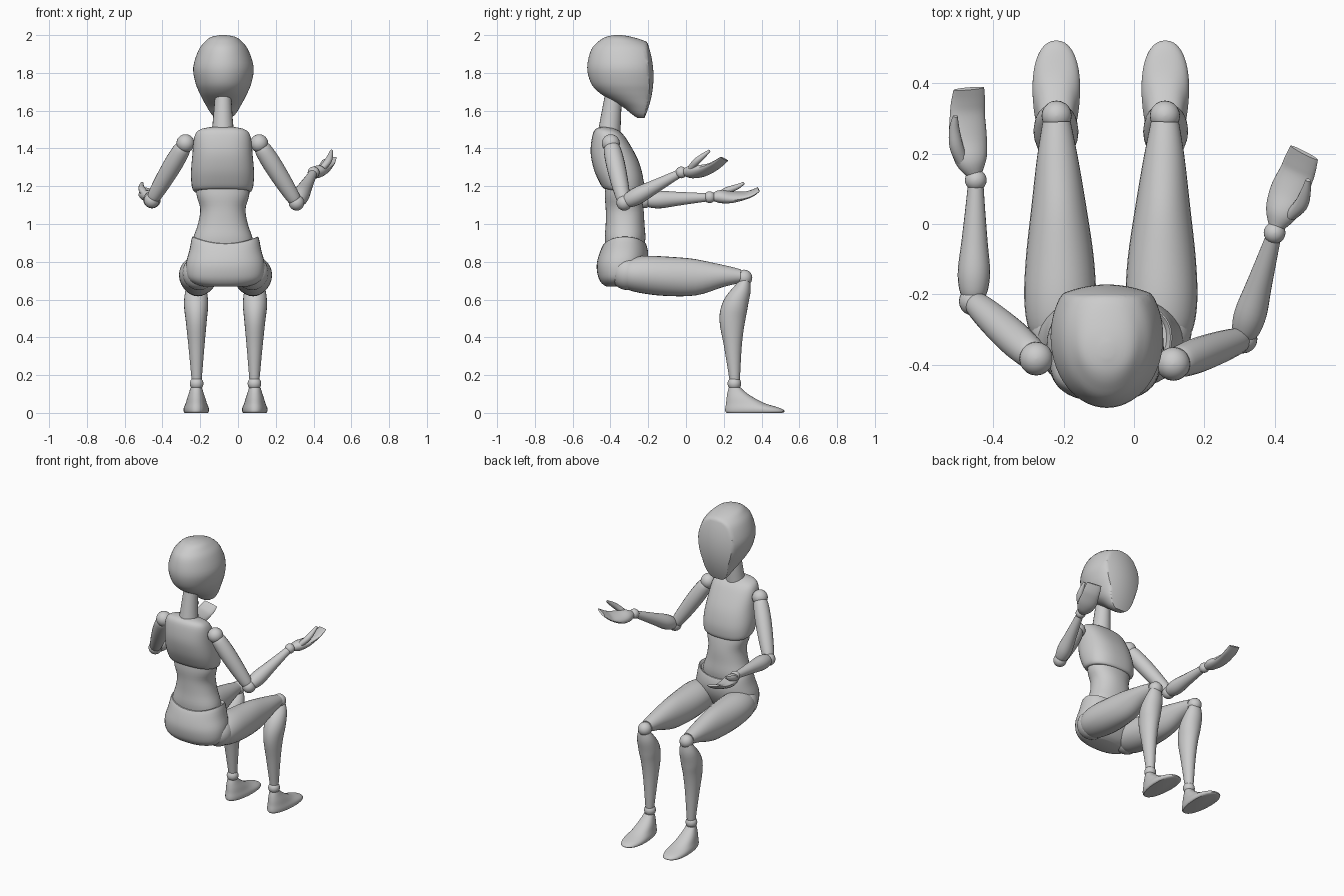
import bpy, bmesh
from math import sin, cos, pi, copysign
from mathutils import Vector


def spline(rows, k=4):
    # Catmull-Rom interpolation of every column
    out = []
    n = len(rows)
    for i in range(n - 1):
        a, b, c, d = rows[max(i - 1, 0)], rows[i], rows[i + 1], rows[min(i + 2, n - 1)]
        for j in range(k):
            t = j / k
            out.append([0.5 * (2 * q + (r - p) * t + (2 * p - 5 * q + 4 * r - s) * t * t
                               + (3 * q - p - 3 * r + s) * t ** 3)
                        for p, q, r, s in zip(a, b, c, d)])
    out.append(list(rows[-1]))
    return out


def skin(name, rings, angle=0.6):
    bm = bmesh.new()
    loops = [[bm.verts.new(p) for p in ring] for ring in rings]
    n = len(loops[0])
    for a, b in zip(loops, loops[1:]):
        for i in range(n):
            j = (i + 1) % n
            bm.faces.new((a[i], a[j], b[j], b[i]))
    bm.faces.new(loops[0])
    bm.faces.new(loops[-1])
    bmesh.ops.recalc_face_normals(bm, faces=bm.faces)
    me = bpy.data.meshes.new(name)
    bm.to_mesh(me)
    bm.free()
    me.shade_smooth()
    me.set_sharp_from_angle(angle=angle)
    ob = bpy.data.objects.new(name, me)
    bpy.context.collection.objects.link(ob)
    return ob


def circle(n, e=2.0):
    pts = []
    for i in range(n):
        c, s = cos(2 * pi * i / n), sin(2 * pi * i / n)
        pts.append((copysign(abs(c) ** (2 / e), c), copysign(abs(s) ** (2 / e), s)))
    return pts


def stack(name, cx, rows, e=2.0, tilt=0.0, egg=0.0, shape=None, n=40):
    # rows: z, y back, y front, half width, bow
    rings = []
    for z, yb, yf, hw, bow in spline(rows):
        ring = []
        for u, v in circle(n, e):
            x, y = u * hw * (1 + egg * v), (yb + yf) / 2 + v * (yf - yb) / 2
            p = Vector((cx + x, y, z + bow * x * x + tilt * (y - yb)))
            ring.append(shape(p) if shape else p)
        rings.append(ring)
    return skin(name, rings)


def tube(name, rows, w=(1, 0, 0), n=20):
    # rows: x, y, z, half width, half thickness
    rows = spline(rows)
    pts = [Vector(r[:3]) for r in rows]
    rings = []
    for i, r in enumerate(rows):
        d = (pts[min(i + 1, len(pts) - 1)] - pts[max(i - 1, 0)]).normalized()
        a = Vector(w)
        a = (a - d * a.dot(d)).normalized()
        b = d.cross(a)
        rings.append([pts[i] + a * u * r[3] + b * v * r[4] for u, v in circle(n)])
    return skin(name, rings)


def ball(name, c, r):
    x, y, z = c
    rings = []
    for k in range(13):
        f = pi * (0.01 + 0.98 * k / 12)
        rings.append([(x + r * sin(f) * u, y + r * sin(f) * v, z + r * cos(f))
                      for u, v in circle(20)])
    return skin(name, rings)


def segment(name, a, b, prof, w=(1, 0, 0)):
    a, b = Vector(a), Vector(b)
    return tube(name, [(*a.lerp(b, t), r, r) for t, r in prof], w)


# head with a flattened face plane
def face(p):
    limit = -0.172 - (p.z - 1.78) ** 2 - 1.6 * (p.x + 0.077) ** 2
    p.y = min(p.y, limit)
    return p


stack("head", -0.077, [
    (2.0, -.38, -.34, .015, 0), (1.99, -.425, -.285, .065, 0), (1.965, -.465, -.21, .098, 0),
    (1.92, -.503, -.15, .132, 0), (1.83, -.523, -.12, .16, 0), (1.75, -.505, -.12, .149, 0),
    (1.70, -.465, -.13, .13, 0), (1.66, -.405, -.14, .11, 0), (1.62, -.335, -.15, .088, 0),
    (1.58, -.285, -.17, .062, 0), (1.56, -.255, -.19, .035, 0)], shape=face, n=56)

# neck
tube("neck", [(-.08, -.407, 1.48, .06, .06), (-.08, -.398, 1.56, .052, .054),
              (-.078, -.38, 1.72, .04, .042)])

# torso
stack("chest", -0.082, [
    (1.515, -.44, -.38, .07, 0), (1.505, -.475, -.345, .125, 0), (1.47, -.495, -.31, .15, 0),
    (1.38, -.505, -.255, .16, 0), (1.29, -.488, -.228, .167, 0), (1.22, -.458, -.226, .163, 0),
    (1.19, -.438, -.235, .152, 0), (1.185, -.42, -.25, .135, 0)], e=2.5, tilt=-.15)
stack("waist", -0.08, [
    (1.26, -.42, -.27, .13, 0), (1.16, -.43, -.24, .14, 0), (1.08, -.425, -.225, .12, 0),
    (1.0, -.425, -.22, .132, 0), (.92, -.43, -.215, .158, 0), (.84, -.42, -.23, .16, 0)], e=2.2)
stack("pelvis", -0.067, [
    (.885, -.42, -.225, .16, 1.2), (.895, -.435, -.212, .175, 1.2), (.84, -.46, -.2, .19, .6),
    (.78, -.473, -.21, .208, .2), (.72, -.465, -.24, .2, 0), (.685, -.445, -.27, .165, 0),
    (.668, -.42, -.3, .11, 0)], e=2.3)

# legs, mirrored about the pelvis centre
for side, s in (("left", -1), ("right", 1)):
    def m(rows):
        return [(-0.066 + s * r[0], *r[1:]) for r in rows]

    ball(side + "_hip", m([(.14, -.31, .74)])[0], .09)
    tube(side + "_thigh", m([
        (.14, -.335, .735, .06, .06), (.142, -.30, .735, .09, .085), (.144, -.22, .732, .102, .1),
        (.145, -.1, .723, .097, .104), (.148, .05, .718, .078, .096),
        (.152, .19, .725, .058, .06), (.154, .29, .724, .04, .036)]), n=28)
    ball(side + "_knee", m([(.154, .308, .715)])[0], .043)
    tube(side + "_shin", m([
        (.156, .315, .71, .035, .025), (.156, .297, .65, .056, .047), (.156, .262, .573, .064, .067),
        (.155, .245, .49, .056, .068), (.154, .248, .36, .043, .048),
        (.153, .257, .19, .028, .029), (.153, .257, .165, .026, .026)]), n=24)
    ball(side + "_ankle", m([(.153, .256, .155)])[0], .036)
    stack(side + "_foot", -.066 + s * .155, [
        (0, .215, .51, .06, 0), (.008, .208, .522, .066, 0), (.025, .208, .50, .066, 0),
        (.05, .212, .42, .056, 0), (.08, .215, .36, .047, 0), (.11, .22, .315, .037, 0),
        (.135, .227, .288, .03, 0)], egg=.12, e=2.2)

# arms: shoulder, elbow, wrist, hand path, thumb path, palm width axis
arms = {
    "left": ((-.278, -.383, 1.427), (-.457, -.22, 1.125), (-.45, .125, 1.142),
             [(-.453, .14, 1.142, .022, .02), (-.463, .18, 1.145, .046, .033),
              (-.472, .24, 1.142, .056, .028), (-.474, .31, 1.15, .052, .017),
              (-.472, .35, 1.163, .05, .013), (-.47, .385, 1.183, .045, .007)],
             [(-.487, .175, 1.155, .017, .017), (-.505, .22, 1.178, .02, .018),
              (-.511, .27, 1.197, .015, .014), (-.508, .307, 1.217, .007, .007)],
             (-1, 0, .3)),
    "right": ((.112, -.398, 1.427), (.31, -.327, 1.112), (.40, -.025, 1.273),
              [(.404, -.01, 1.274, .022, .02), (.418, .03, 1.276, .046, .033),
               (.438, .085, 1.282, .056, .028), (.462, .14, 1.302, .052, .017),
               (.473, .17, 1.32, .05, .013), (.484, .203, 1.345, .045, .007)],
              [(.446, .025, 1.295, .017, .017), (.475, .055, 1.33, .02, .018),
               (.488, .09, 1.36, .015, .014), (.495, .125, 1.388, .007, .007)],
              (.93, -.36, .3)),
}
for side, (sh, el, wr, hand, thumb, w) in arms.items():
    ball(side + "_shoulder", sh, .048)
    segment(side + "_upper_arm", sh, el,
            [(.04, .036), (.12, .046), (.35, .05), (.65, .046), (.9, .038), (.98, .03)])
    ball(side + "_elbow", el, .041)
    segment(side + "_forearm", el, wr,
            [(.02, .03), (.1, .041), (.25, .046), (.5, .037), (.8, .027), (.97, .022)])
    ball(side + "_wrist", wr, .031)
    tube(side + "_hand", hand, w)
    tube(side + "_thumb", thumb, w, 14)
